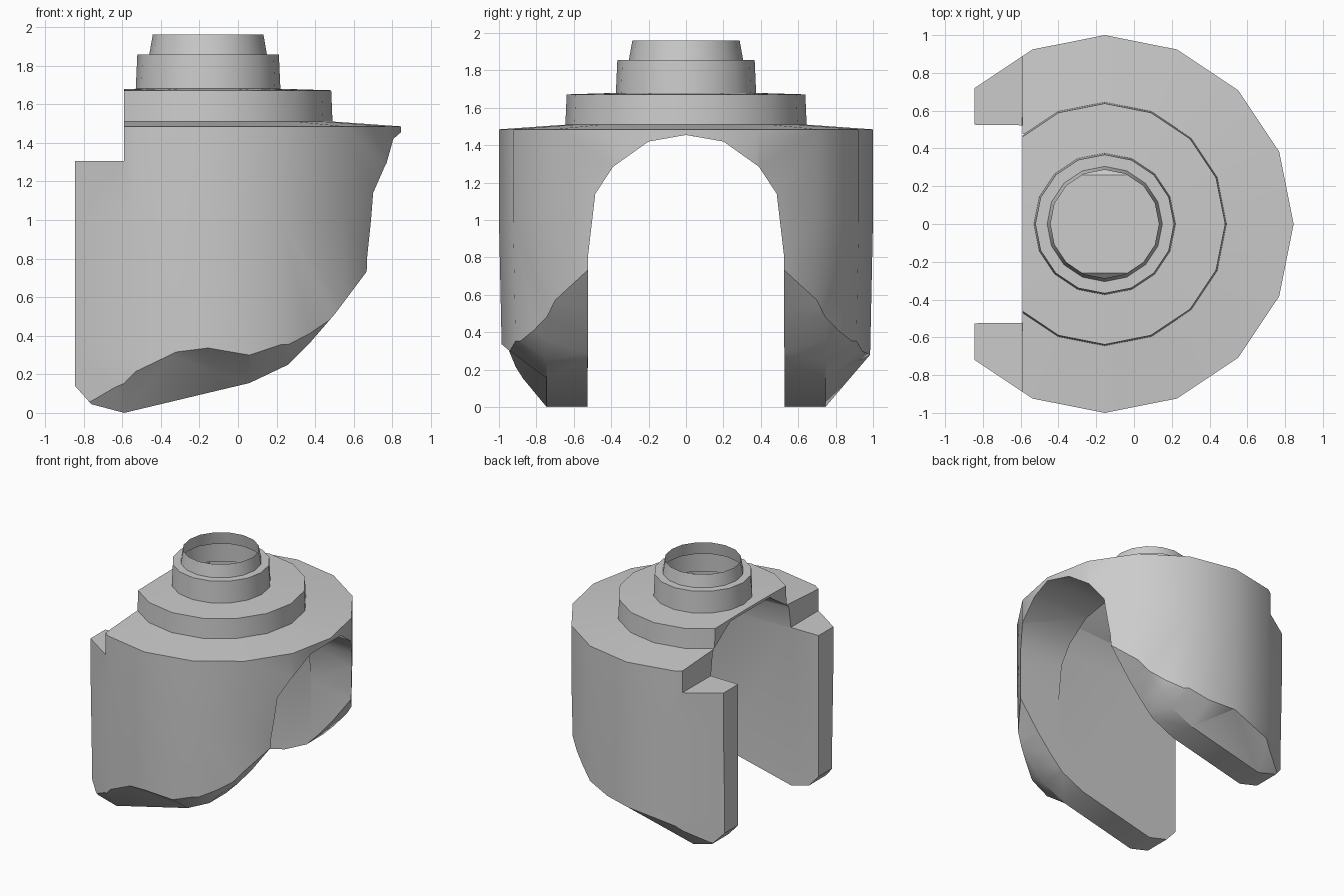
import bpy, bmesh, math

if "Cube" in bpy.data.objects:
    bpy.data.objects.remove(bpy.data.objects["Cube"])

CX = -0.155   # axis of the round hood
SEG = 16


def loft(name, rings):
    """Skin a list of equal-length closed rings into a capped solid."""
    bm = bmesh.new()
    rows = [[bm.verts.new(p) for p in ring] for ring in rings]
    n = len(rows[0])
    for a, b in zip(rows, rows[1:]):
        for i in range(n):
            j = (i + 1) % n
            bm.faces.new((a[i], a[j], b[j], b[i]))
    bm.faces.new(rows[0][::-1])
    bm.faces.new(rows[-1])
    bmesh.ops.recalc_face_normals(bm, faces=bm.faces)
    me = bpy.data.meshes.new(name)
    bm.to_mesh(me)
    bm.free()
    ob = bpy.data.objects.new(name, me)
    bpy.context.collection.objects.link(ob)
    return ob


def tunnel(name, x0, half0, x1, half1):
    """Solid along x whose half sections are mirrored in y."""
    def ring(x, half):
        return [(x, y, z) for y, z in half] + [(x, -y, z) for y, z in reversed(half)]
    return loft(name, [ring(x0, half0), ring(x1, half1)])


def cut(target, cutter, op):
    m = target.modifiers.new(cutter.name, 'BOOLEAN')
    m.operation = op
    m.object = cutter
    m.solver = 'EXACT'
    cutter.hide_render = True


# Round hood with stepped collar and neck, turned around its axis
profile = [(0.985, -0.2), (0.985, 0.3), (1.0, 1.0), (1.0, 1.485), (0.645, 1.51), (0.638, 1.672),
           (0.375, 1.68), (0.367, 1.857), (0.305, 1.857), (0.287, 1.96)]
hood = loft("wheel_hood", [
    [(CX + r * math.cos(2 * math.pi * i / SEG), r * math.sin(2 * math.pi * i / SEG), z)
     for i in range(SEG)] for r, z in profile])

# Side outline (x, z, chamfer lift): sloped underside, straight back and leg step
side = [(-0.845, 0.14, 0.4), (-0.76, 0.045, 0.45), (-0.59, 0.0, 0.43), (0.06, 0.155, 0.26),
        (0.26, 0.25, 0.26), (0.37, 0.36, 0.26), (0.5, 0.51, 0.26), (0.68, 0.75, 0.26),
        (0.95, 1.11, 0.26), (0.95, 2.2, 0), (-0.59, 2.2, 0), (-0.59, 1.305, 0), (-0.845, 1.305, 0)]
outline = loft("outline_cutter", [
    [(x, y, z + lift * k) for x, z, lift in side]
    for y, k in ((-1.1, 1), (-0.745, 0), (0.745, 0), (1.1, 1))])
cut(hood, outline, 'INTERSECT')

# Arched wheel slot running front to back
arch = [(0.525, -0.3), (0.525, 0.8), (0.485, 1.14), (0.39, 1.285), (0.2, 1.42), (0.001, 1.455)]
slot = tunnel("slot_cutter", -1.2, arch, 1.2, arch)
cut(hood, slot, 'DIFFERENCE')

# Taller cavity under the collar, open at the rear
back = [(0.5255, -0.3), (0.5255, 1.3), (0.5, 1.495), (0.26, 1.655)]
front = [(0.5255, -0.3), (0.5255, 1.29), (0.43, 1.49), (0.26, 1.668)]
cavity = tunnel("cavity_cutter", -0.7, back, 0.3, front)
cut(hood, cavity, 'DIFFERENCE')

# Square opening between the rear legs
gap = [(0.5255, -0.4), (0.5255, 1.4)]
rear = tunnel("rear_gap_cutter", -1.1, gap, -0.592, gap)
cut(hood, rear, 'DIFFERENCE')

# Bake the cuts, open the neck and smooth
dg = bpy.context.evaluated_depsgraph_get()
me = bpy.data.meshes.new_from_object(hood.evaluated_get(dg))
hood.modifiers.clear()
hood.data = me
for ob in (outline, slot, cavity, rear):
    bpy.data.objects.remove(ob)
bm = bmesh.new()
bm.from_mesh(me)
bmesh.ops.remove_doubles(bm, verts=bm.verts, dist=0.003)
top = [f for f in bm.faces if min(v.co.z for v in f.verts) > 1.95]
bmesh.ops.delete(bm, geom=top, context='FACES')
bmesh.ops.triangulate(bm, faces=bm.faces)
bm.to_mesh(me)
bm.free()

bpy.context.view_layer.objects.active = hood
hood.select_set(True)
bpy.ops.object.shade_smooth_by_angle(angle=math.radians(30))
